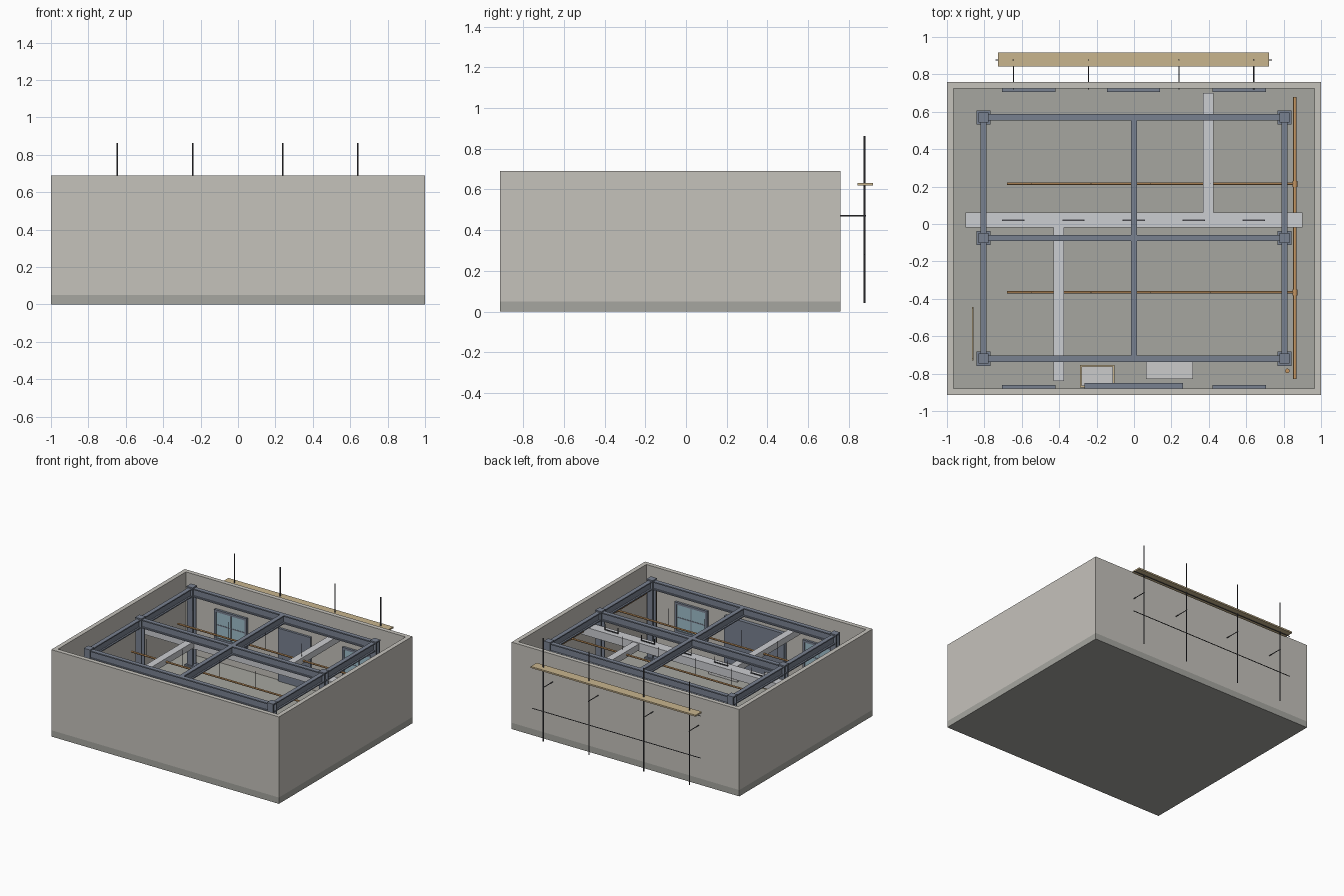
import bpy
from mathutils import Vector

if "Cube" in bpy.data.objects:
    bpy.data.objects.remove(bpy.data.objects["Cube"])


def material(name, col):
    m = bpy.data.materials.new(name)
    m.diffuse_color = (*col, 1)
    m.use_nodes = True
    m.node_tree.nodes["Principled BSDF"].inputs["Base Color"].default_value = m.diffuse_color
    return m


CONCRETE = material("concrete", (0.38, 0.38, 0.35))
WALL = material("wall", (0.56, 0.54, 0.50))
STEEL = material("steel", (0.19, 0.22, 0.28))
DUCT = material("duct", (0.60, 0.61, 0.64))
COPPER = material("copper", (0.55, 0.30, 0.12))
WOOD = material("wood", (0.58, 0.46, 0.27))
DARK = material("dark", (0.07, 0.07, 0.08))
GLASS = material("glass", (0.35, 0.52, 0.60))
BOARD = material("board", (0.62, 0.62, 0.62))


def mesh_object(name, verts, faces, mat):
    me = bpy.data.meshes.new(name)
    me.from_pydata(verts, [], faces)
    ob = bpy.data.objects.new(name, me)
    bpy.context.collection.objects.link(ob)
    me.materials.append(mat)
    return ob


def box(name, x0, x1, y0, y1, z0, z1, mat):
    v = [(x, y, z) for x in (x0, x1) for y in (y0, y1) for z in (z0, z1)]
    f = [(0, 1, 3, 2), (4, 6, 7, 5), (0, 4, 5, 1), (2, 3, 7, 6), (0, 2, 6, 4), (1, 5, 7, 3)]
    return mesh_object(name, v, f, mat)


def rod(name, a, b, r, mat, sides=10):
    a, b = Vector(a), Vector(b)
    bpy.ops.mesh.primitive_cylinder_add(vertices=sides, radius=r, depth=(b - a).length,
                                        location=(a + b) / 2)
    ob = bpy.context.object
    ob.name = name
    ob.rotation_euler = (b - a).to_track_quat('Z', 'Y').to_euler()
    ob.data.materials.append(mat)
    bpy.ops.object.shade_smooth_by_angle()
    return ob


def h_section(name, a, b, w, h, mat, t=0.009):
    """Rolled steel member from a to b, flanges w wide and h apart."""
    a, b = Vector(a), Vector(b)
    d = (b - a).normalized()
    up = Vector((0, 1, 0)) if abs(d.z) > 0.5 else Vector((0, 0, 1))
    side = d.cross(up)
    half = [(w / 2, -h / 2), (w / 2, -h / 2 + t), (t / 2, -h / 2 + t),
            (t / 2, h / 2 - t), (w / 2, h / 2 - t), (w / 2, h / 2)]
    prof = half + [(-u, v) for u, v in reversed(half)]
    n = len(prof)
    verts = [p + side * u + up * v for p in (a, b) for u, v in prof]
    faces = [(i, (i + 1) % n, n + (i + 1) % n, n + i) for i in range(n)]
    for k in (0, n):  # ends: two flanges and the web
        faces += [(k, k + 1, k + 2, k + 9, k + 10, k + 11), (k + 2, k + 3, k + 8, k + 9),
                  (k + 3, k + 4, k + 5, k + 6, k + 7, k + 8)]
    return mesh_object(name, verts, faces, mat)


# Shell
F, TOP = 0.05, 0.69
box("floor_slab", -1, 1, -0.915, 0.76, 0, F, CONCRETE)
box("front_wall", -1, 1, -0.915, -0.88, F, TOP, WALL)
box("back_wall", -1, 1, 0.725, 0.76, F, TOP, WALL)
for s, n in ((-1, "left"), (1, "right")):
    x0, x1 = sorted((s, s * 0.965))
    box(n + "_wall", x0, x1, -0.88, 0.725, F, TOP, WALL)

# Steel frame
ROWS, CX, BZ = (0.57, -0.075, -0.72), 0.805, 0.637
for y in ROWS:
    for x in (-CX, CX):
        box("base_plate", x - 0.038, x + 0.038, y - 0.038, y + 0.038, F, F + 0.012, STEEL)
        h_section("column", (x, y, F + 0.012), (x, y, 0.672), 0.05, 0.05, STEEL)
        box("cap_plate", x - 0.027, x + 0.027, y - 0.027, y + 0.027, 0.672, 0.682, STEEL)
    h_section("cross_beam", (-CX, y, BZ), (CX, y, BZ), 0.034, 0.068, STEEL)
for x in (-CX, 0, CX):
    h_section("long_beam", (x, ROWS[2], BZ), (x, ROWS[0], BZ), 0.034, 0.068, STEEL)

# Air ducts with hangers
box("main_duct", -0.9, 0.9, -0.02, 0.062, 0.52, 0.585, DUCT)
box("back_branch_duct", 0.368, 0.425, 0.062, 0.7, 0.53, 0.58, DUCT)
box("front_branch_duct", -0.43, -0.373, -0.84, -0.02, 0.53, 0.58, DUCT)
for i in range(5):
    x = -0.645 + 0.3215 * i
    box("duct_hanger_bar", x - 0.06, x + 0.06, 0.017, 0.023, 0.585, 0.592, DARK)
    for s in (-0.057, 0.057):
        rod("duct_hanger_rod", (x + s, 0.02, 0.585), (x + s, 0.02, 0.63), 0.0025, DARK, 6)

# Copper pipes
PZ = 0.55
rod("main_pipe", (0.86, -0.83, PZ), (0.86, 0.68, PZ), 0.009, COPPER, 12)
rod("riser_pipe", (0.82, -0.785, F), (0.82, -0.785, PZ), 0.012, COPPER, 12)
for y in (0.215, -0.365):
    rod("branch_pipe", (-0.68, y, PZ), (0.87, y, PZ), 0.007, COPPER, 12)
    rod("pipe_tee", (0.86, y - 0.016, PZ), (0.86, y + 0.016, PZ), 0.013, COPPER, 12)
    for x in (-0.55, -0.23, 0.09, 0.41):
        rod("pipe_hanger", (x, y, PZ), (x, y, 0.685), 0.002, DARK, 6)


# Windows: frame, pane and glazing bars on the inner wall faces
def window(x0, x1, y0, y1, z0, z1):
    w = 0.018
    xm, zm, ym = (x0 + x1) / 2, (z0 + z1) / 2, (y0 + y1) / 2
    for a, b in ((x0, x0 + w), (x1 - w, x1)):
        box("window_jamb", a, b, y0, y1, z0, z1, STEEL)
    for a, b in ((z0, z0 + w), (z1 - w, z1)):
        box("window_rail", x0 + w, x1 - w, y0, y1, a, b, STEEL)
    box("window_glass", x0 + w, x1 - w, ym - 0.003, ym + 0.003, z0 + w, z1 - w, GLASS)
    box("window_mullion", xm - 0.004, xm + 0.004, ym - 0.005, ym + 0.005, z0 + w, z1 - w, STEEL)
    box("window_bar", x0 + w, x1 - w, ym - 0.005, ym + 0.005, zm - 0.004, zm + 0.004, STEEL)


for x0 in (-0.705, 0.42):
    window(x0, x0 + 0.285, -0.88, -0.862, 0.23, 0.47)
    window(x0, x0 + 0.285, 0.707, 0.725, 0.23, 0.47)

# Doors
box("back_door", -0.145, 0.14, 0.707, 0.725, F, 0.47, STEEL)
box("front_door", -0.265, 0.262, -0.88, -0.85, F, 0.48, STEEL)

# Stacked boards and pallet
for i in range(4):
    z = F + i * 0.02
    box("board_stack", 0.065, 0.315, -0.83, -0.735, z, z + 0.016, BOARD)
    if i < 3:
        box("board_spacer", 0.075, 0.305, -0.82, -0.745, z + 0.016, z + 0.02, DARK)
box("pallet", -0.29, -0.105, -0.875, -0.755, F, F + 0.02, WOOD)
box("pallet_load", -0.282, -0.113, -0.867, -0.763, F + 0.02, F + 0.085, BOARD)

# Ladder by the left wall
for y in (-0.73, -0.455):
    box("ladder_rail", -0.866, -0.858, y, y + 0.01, F, 0.45, WOOD)
for i in range(6):
    z = 0.09 + i * 0.065
    box("ladder_rung", -0.865, -0.859, -0.72, -0.455, z, z + 0.008, WOOD)

# Scaffold behind the building
SY = 0.877
for x in (-0.645, -0.243, 0.24, 0.64):
    rod("scaffold_post", (x, SY, 0.042), (x, SY, 0.862), 0.004, DARK, 8)
    rod("scaffold_tie", (x, 0.72, 0.47), (x, SY + 0.008, 0.47), 0.003, DARK, 8)
for z in (0.28, 0.614):
    rod("scaffold_rail", (-0.74, SY, z), (0.737, SY, z), 0.003, DARK, 8)
box("scaffold_plank", -0.727, 0.722, 0.842, 0.918, 0.62, 0.632, WOOD)
